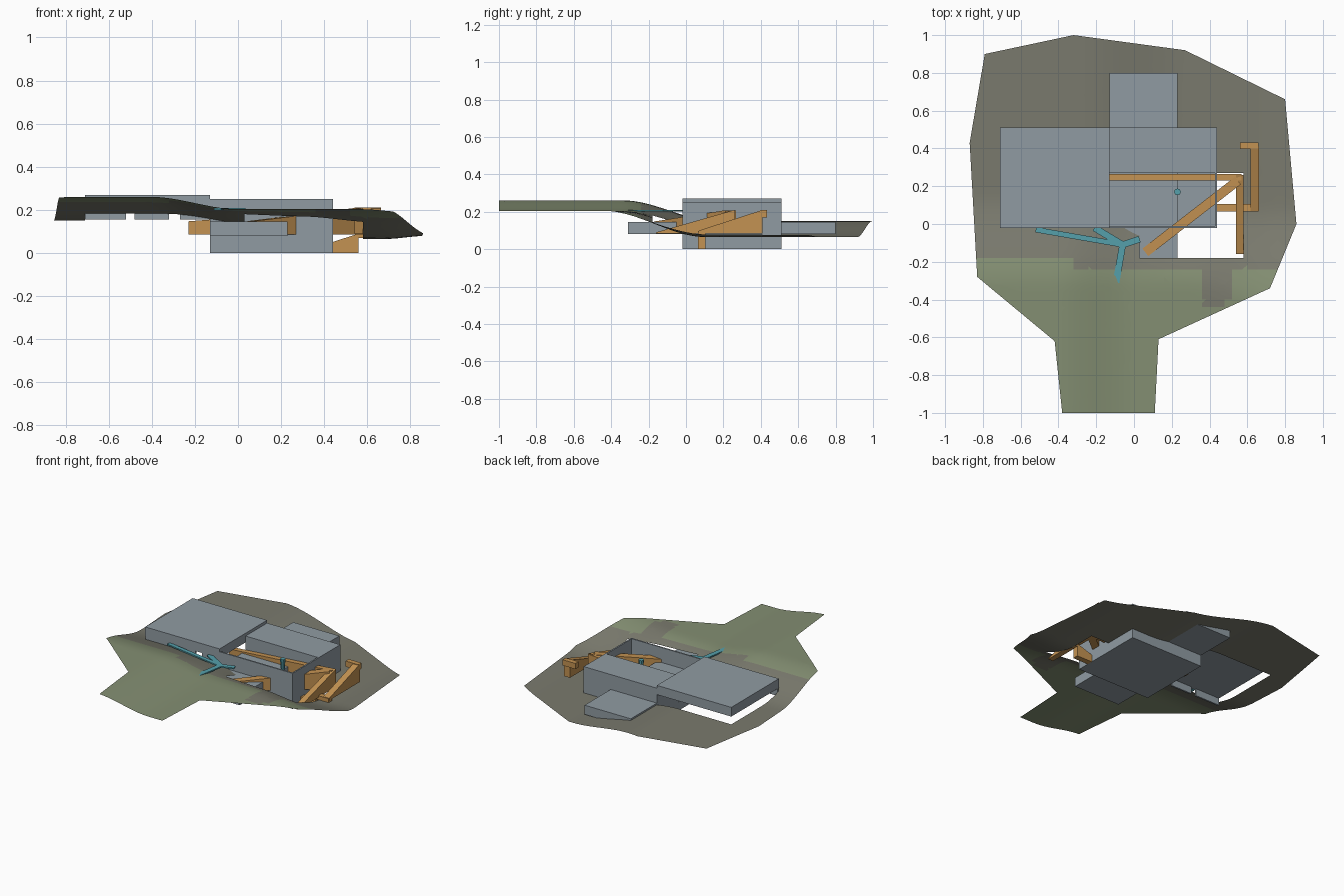
import bpy, bmesh, math
from mathutils import Vector

if "Cube" in bpy.data.objects:
    bpy.data.objects.remove(bpy.data.objects["Cube"])


def mat(name, c):
    m = bpy.data.materials.new(name)
    m.diffuse_color = (*c, 1)
    m.use_nodes = True
    m.node_tree.nodes["Principled BSDF"].inputs["Base Color"].default_value = m.diffuse_color
    return m


GRASS = mat("grass green", (0.23, 0.275, 0.17))
EARTH = mat("earth grey", (0.195, 0.195, 0.155))
CONCRETE = mat("concrete blue grey", (0.28, 0.33, 0.365))
TIMBER = mat("timber orange", (0.55, 0.29, 0.085))
TEAL = mat("path teal", (0.09, 0.35, 0.41))


def finish(bm, name, mats):
    me = bpy.data.meshes.new(name)
    bm.to_mesh(me)
    bm.free()
    for m in mats:
        me.materials.append(m)
    ob = bpy.data.objects.new(name, me)
    bpy.context.collection.objects.link(ob)
    return ob


def beam(name, a, b, width, base, top_a, top_b, m):
    """Straight bar from a to b in plan, flat underside, sloping top."""
    a, b = Vector(a), Vector(b)
    d = (b - a).normalized()
    n = Vector((-d.y, d.x)) * width / 2
    bm = bmesh.new()
    plan = [(a - n, top_a), (b - n, top_b), (b + n, top_b), (a + n, top_a)]
    lo = [bm.verts.new((p.x, p.y, base)) for p, _ in plan]
    hi = [bm.verts.new((p.x, p.y, z)) for p, z in plan]
    bm.faces.new(lo[::-1])
    bm.faces.new(hi)
    for i in range(4):
        j = (i + 1) % 4
        bm.faces.new((lo[i], lo[j], hi[j], hi[i]))
    return finish(bm, name, [m])


def box(name, x0, x1, y0, y1, z0, z1, m=CONCRETE):
    ym = (y0 + y1) / 2
    return beam(name, (x0, ym), (x1, ym), y1 - y0, z0, z1, z1, m)


def smooth(a, b, v):
    t = min(1, max(0, (v - a) / (b - a)))
    return t * t * (3 - 2 * t)


def ground_height(x, y):
    upper = 0.26 - 0.057 * smooth(-0.4, 0.0, x)
    lower = 0.15 - 0.085 * smooth(-0.3, 0.3, x) + 0.015 * smooth(0.68, 0.88, x)
    start = -0.33 - 0.1 * smooth(0.3, 0.7, x)
    end = 0.16 - 0.06 * smooth(0.1, 0.6, x)
    return upper + (lower - upper) * smooth(start, end, y)


# Sloping ground sheet with the building footprint cut out
outline = [(-0.32, 1.0), (-0.79, 0.9), (-0.87, 0.43), (-0.83, -0.28),
           (-0.42, -0.62), (-0.38, -1), (0.11, -1), (0.13, -0.61),
           (0.72, -0.34), (0.86, 0.0), (0.80, 0.66), (0.27, 0.92)]
holes = [(-0.71, -0.13, -0.02, 0.51), (-0.13, 0.44, -0.02, 0.51),
         (0.03, 0.58, -0.18, 0.27)]
bm = bmesh.new()
bm.faces.new([bm.verts.new((x, y, 0)) for x, y in outline])
bmesh.ops.triangulate(bm, faces=bm.faces[:])
for axis in (0, 1):
    cuts = {round(-1 + 0.04 * i, 3) for i in range(1, 50)}
    for h in holes:
        cuts |= {h[2 * axis], h[2 * axis + 1]}
    for c in sorted(cuts):
        co, no = [0, 0, 0], [0, 0, 0]
        co[axis], no[axis] = c, 1
        bmesh.ops.bisect_plane(bm, geom=bm.verts[:] + bm.edges[:] + bm.faces[:],
                               dist=1e-5, plane_co=co, plane_no=no)


def in_hole(p):
    return any(a < p.x < b and c < p.y < d for a, b, c, d in holes)


bmesh.ops.delete(bm, geom=[f for f in bm.faces if in_hole(f.calc_center_median())],
                 context='FACES')
for f in bm.faces:
    c = f.calc_center_median()
    edge = -0.18 if c.x < -0.3 else -0.23
    patch = math.hypot((c.x - 0.43) / 0.09, (c.y + 0.28) / 0.17) < 1
    f.material_index = 0 if c.y < edge and not patch else 1
    f.smooth = True
for v in bm.verts:
    v.co.z = ground_height(v.co.x, v.co.y)
bm.normal_update()
for f in bm.faces:
    if f.normal.z < 0:
        f.normal_flip()
finish(bm, "ground", [GRASS, EARTH])

# Upper wing: roof slab and front wall pieces
box("upper_roof", -0.71, -0.13, -0.02, 0.51, 0.205, 0.27)
for i, (a, b) in enumerate([(-0.71, -0.52), (-0.48, -0.32), (-0.27, -0.13)]):
    box(f"upper_wall_{i}", a, b, -0.015, -0.003, 0.155, 0.205)

# Main hall with an open courtyard at the front
box("main_block", -0.13, 0.44, 0.27, 0.51, 0.0, 0.25)
box("courtyard_floor", -0.13, 0.44, -0.02, 0.27, 0.0, 0.06)
box("courtyard_front_wall", -0.13, 0.44, -0.02, -0.01, 0.06, 0.25)
box("courtyard_right_wall", 0.43, 0.44, -0.01, 0.27, 0.06, 0.25)

# Long low slab running front to back
box("low_slab", -0.13, 0.23, -0.31, 0.80, 0.08, 0.145)

# Timber ramps
beam("gallery_ramp", (-0.23, 0.248), (0.57, 0.248), 0.036, 0.085, 0.147, 0.208, TIMBER)
beam("diagonal_ramp", (0.06, -0.15), (0.55, 0.23), 0.05, 0.085, 0.148, 0.208, TIMBER)
beam("side_ramp", (0.56, -0.16), (0.56, 0.26), 0.04, 0.085, 0.09, 0.21, TIMBER)
beam("outer_ramp", (0.64, 0.07), (0.64, 0.41), 0.045, 0.085, 0.10, 0.21, TIMBER)
beam("outer_ramp_landing", (0.56, 0.415), (0.66, 0.415), 0.035, 0.17, 0.21, 0.21, TIMBER)
beam("lower_ramp", (0.31, 0.085), (0.56, 0.085), 0.04, 0.0, 0.01, 0.09, TIMBER)
beam("lower_ramp_landing", (0.56, 0.085), (0.66, 0.085), 0.04, 0.07, 0.098, 0.098, TIMBER)

# Branching walkway
node = (-0.06, -0.11)
for i, (end, w) in enumerate([((-0.52, -0.03), 0.028), ((-0.21, -0.02), 0.035),
                              ((0.03, -0.08), 0.035), ((-0.095, -0.31), 0.035)]):
    beam(f"walkway_{i}", end, node, w, 0.2, 0.209, 0.209, TEAL)

# Courtyard column
bm = bmesh.new()
bmesh.ops.create_cone(bm, cap_ends=True, segments=8, radius1=0.012, radius2=0.018, depth=0.08)
bmesh.ops.translate(bm, verts=bm.verts[:], vec=(0.23, 0.17, 0.185))
finish(bm, "courtyard_column", [TEAL])
